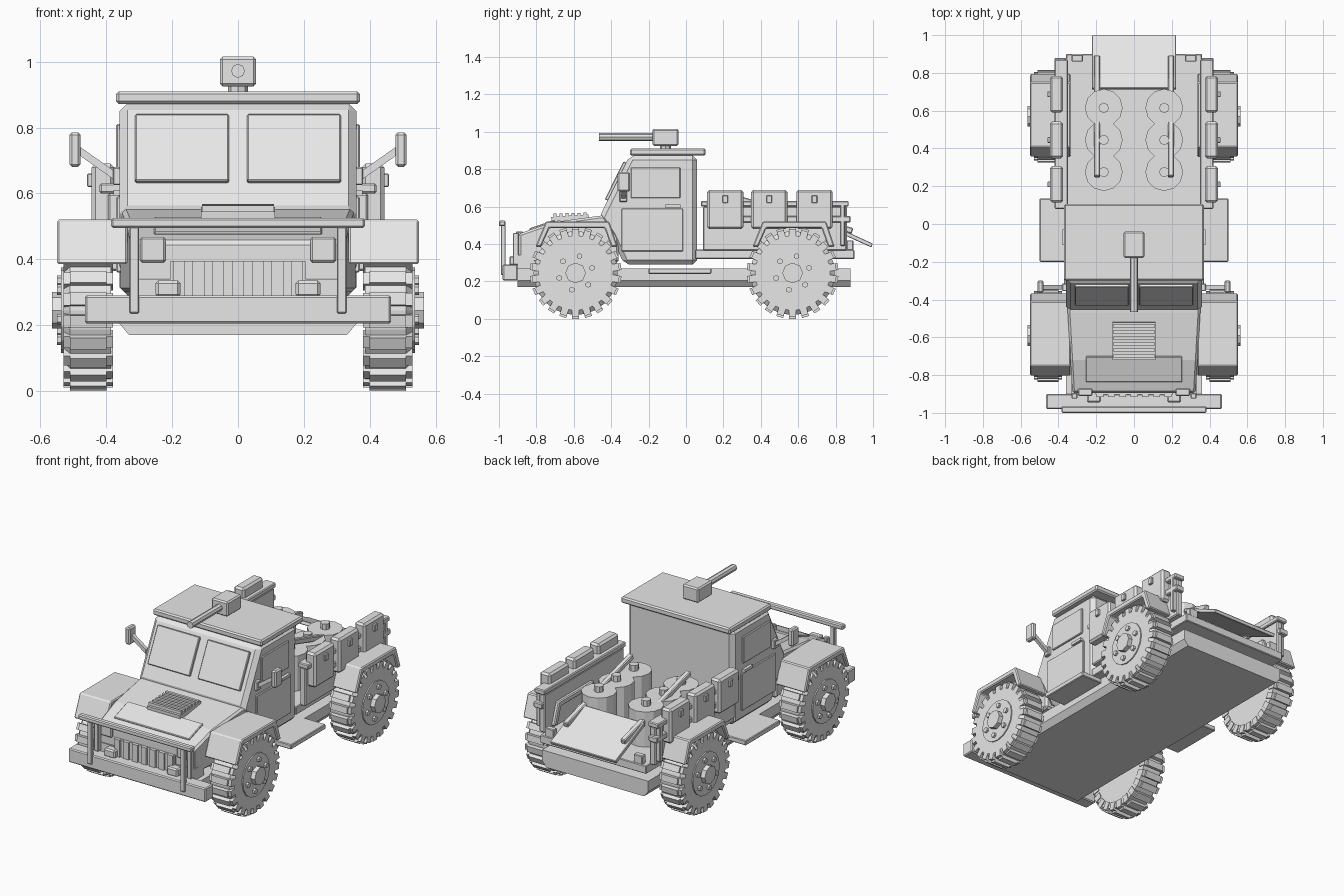
import bpy, bmesh, math
from mathutils import Vector, Matrix

if "Cube" in bpy.data.objects:
    bpy.data.objects.remove(bpy.data.objects["Cube"])

grey = bpy.data.materials.new("plain_grey")
grey.diffuse_color = (0.8, 0.8, 0.8, 1)
grey.use_nodes = True
grey.node_tree.nodes["Principled BSDF"].inputs["Base Color"].default_value = grey.diffuse_color


def finish(name, bm, bevel=0.0):
    bmesh.ops.recalc_face_normals(bm, faces=bm.faces[:])
    me = bpy.data.meshes.new(name)
    bm.to_mesh(me)
    bm.free()
    me.materials.append(grey)
    ob = bpy.data.objects.new(name, me)
    bpy.context.collection.objects.link(ob)
    if bevel:
        m = ob.modifiers.new("bevel", 'BEVEL')
        m.width, m.segments, m.limit_method = bevel, 1, 'ANGLE'
    return ob


def add_box(bm, lo, hi, mat=None):
    c = [(a + b) / 2 for a, b in zip(lo, hi)]
    d = [abs(b - a) for a, b in zip(lo, hi)]
    m = Matrix.Translation(c) @ Matrix.Diagonal((*d, 1))
    bmesh.ops.create_cube(bm, size=1, matrix=mat @ m if mat else m)


def box(name, lo, hi, bevel=0.0):
    bm = bmesh.new()
    add_box(bm, lo, hi)
    return finish(name, bm, bevel)


def pair(name, lo, hi, bevel=0.0):
    """Box and its mirror image across x = 0."""
    for s, side in ((-1, "left"), (1, "right")):
        box(f"{name}_{side}", (lo[0] * s, *lo[1:]), (hi[0] * s, *hi[1:]), bevel)


def prism(name, prof, x0, x1, bevel=0.0, taper=None):
    """Extrude a (y, z) profile along x; taper(y) scales x."""
    bm = bmesh.new()
    a, b = ([bm.verts.new((x, y, z)) for y, z in prof] for x in (x0, x1))
    bm.faces.new(a)
    bm.faces.new(b)
    for i in range(len(prof)):
        j = (i + 1) % len(prof)
        bm.faces.new((a[i], a[j], b[j], b[i]))
    if taper:
        for v in bm.verts:
            v.co.x *= taper(v.co.y)
    return finish(name, bm, bevel)


def add_cyl(bm, p, q, r, n, r2=None):
    p, q = Vector(p), Vector(q)
    rot = (q - p).to_track_quat('Z', 'Y').to_matrix().to_4x4()
    bmesh.ops.create_cone(bm, cap_ends=True, segments=n, radius1=r, radius2=r if r2 is None else r2,
                          depth=(q - p).length, matrix=Matrix.Translation((p + q) / 2) @ rot)


def rod(name, p, q, r, n=8):
    bm = bmesh.new()
    add_cyl(bm, p, q, r, n)
    return finish(name, bm)


def bar(name, p, q, w, h, bevel=0.0):
    """Rectangular bar running from p to q."""
    p, q = Vector(p), Vector(q)
    m = Matrix.Translation(p) @ (q - p).to_track_quat('Y', 'Z').to_matrix().to_4x4()
    bm = bmesh.new()
    add_box(bm, (-w / 2, 0, -h / 2), (w / 2, (q - p).length, h / 2), m)
    return finish(name, bm, bevel)


# chassis slab with chamfered lower sides
bm = bmesh.new()
add_box(bm, (-.36, -.90, .17), (.36, .88, .27))
for v in bm.verts:
    if v.co.z < .2:
        v.co.x *= .92
bmesh.ops.bisect_plane(bm, geom=bm.verts[:] + bm.edges[:] + bm.faces[:], plane_co=(0, 0, .205), plane_no=(0, 0, 1))
for v in bm.verts:
    if v.co.z > .2:
        v.co.x = math.copysign(.36, v.co.x)
finish("chassis", bm)
for y in (-.59, .57):
    box("body_mount", (-.3, y - .1, .25), (.3, y + .1, .35))
pair("side_step", (.34, -.20, .24), (.50, .135, .27), .004)

# cab
prism("cab", [(.06, .29), (-.33, .29), (-.40, .44), (-.465, .54), (-.30, .875), (.06, .875)], -.36, .36, .025)
box("roof", (-.37, -.30, .872), (.37, .105, .91), .008)
pair("door", (.35, -.345, .36), (.37, -.015, .59), .004)
pair("side_window", (.35, -.295, .645), (.37, -.03, .81), .004)
pair("door_handle", (.36, -.11, .593), (.378, -.03, .61))
slope = Vector((0, .165, .335)).normalized()
normal = Vector((0, -slope.z, slope.y))
for s in (-1, 1):
    mid = Vector((s * .17, -.465, .54)) + normal * .006
    lo, hi = mid + slope * (.092 / slope.z), mid + slope * (.295 / slope.z)
    bar("windshield_pane", lo, hi, .285, .02, .004)

# hood, grille and lamps
prism("hood", [(-.36, .30), (-.36, .56), (-.47, .55), (-.72, .515), (-.895, .455), (-.895, .33), (-.85, .30)],
      -.355, .355, .012, lambda y: 1 + (y + .4) * .16)
bar("hood_plate", (0, -.70, .52), (0, -.835, .474), .51, .02, .004)
bar("vent_base", (0, -.52, .546), (0, -.72, .532), .225, .025)
for i in range(6):
    y = -.54 - i * .032
    box("vent_slat", (-.11, y - .008, .54), (.11, y + .008, .568 - i * .001))
box("grille_panel", (-.205, -.903, .29), (.205, -.88, .395))
for i in range(7):
    x = -.18 + i * .06
    box("grille_bar", (x - .018, -.915, .29), (x + .018, -.89, .395))
pair("headlight", (.22, -.91, .39), (.297, -.87, .468), .006)
box("front_sill", (-.33, -.90, .27), (.33, -.80, .34))

# bumper and brush guard
box("bumper", (-.465, -.98, .205), (.465, -.90, .29), .006)
pair("bumper_lamp", (.175, -.945, .285), (.25, -.885, .335), .008)
pair("guard_post", (.30, -.99, .235), (.33, -.965, .50), .004)
box("guard_bar", (-.385, -1.0, .495), (.385, -.965, .525), .006)
pair("guard_brace", (.30, -.925, .29), (.33, -.895, .46), .004)

# mirrors
for s in (-1, 1):
    bar("mirror_arm", (s * .355, -.335, .64), (s * .49, -.335, .735), .022, .022)
    box("mirror", (s * .478, -.365, .68), (s * .512, -.30, .785), .008)
    box("mirror_bracket", (s * .35, -.355, .625), (s * .38, -.315, .68), .004)

# roof gun
box("gun_body", (-.055, -.18, .925), (.055, -.04, 1.015), .008)
rod("gun_mount", (0, -.11, .90), (0, -.11, .93), .03)
rod("gun_barrel", (0, -.465, .972), (0, -.17, .972), .021)

# fenders
outer = [(.22, .385), (.175, .52), (-.165, .52), (-.22, .385)]
inner = [(-.19, .385), (-.145, .485), (.15, .485), (.185, .385)]
for y0, name in ((-.585, "front_fender"), (.575, "rear_fender")):
    for s in (-1, 1):
        prism(name, [(y0 + y, z) for y, z in outer + inner], s * .335, s * .55, .006)

# wheels
N = 22
for y in (-.59, .57):
    for s in (-1, 1):
        bm = bmesh.new()
        P = lambda x, dy=0, dz=0: (s * x, y + dy, .245 + dz)
        add_cyl(bm, P(.385), P(.51), .225, 24)
        add_cyl(bm, P(.51), P(.53), .225, 24, .20)
        add_cyl(bm, P(.52), P(.537), .13, 16)
        add_cyl(bm, P(.53), P(.565), .055, 8)
        for i in range(6):
            a = i * math.pi / 3 + .3
            dy, dz = .092 * math.cos(a), .092 * math.sin(a)
            add_cyl(bm, P(.53, dy, dz), P(.55, dy, dz), .016, 6)
        for i in range(N):
            m = Matrix.Translation(P(.455)) @ Matrix.Rotation(i * math.tau / N, 4, 'X')
            add_box(bm, (-.055, -.019, .20), (.055, .019, .245), m)
            for e in (-1, 1):
                add_box(bm, (e * .05, -.019, .185), (e * .075, .019, .234), m)
        finish("wheel", bm)

# cargo bed
box("bed_floor", (-.36, .05, .32), (.36, .90, .37), .004)
pair("bed_wall", (.355, .09, .365), (.395, .86, .60), .006)
pair("upper_rail", (.35, .08, .60), (.42, .87, .63), .005)
pair("lower_rail", (.36, .13, .515), (.42, .88, .55), .005)
pair("bed_post", (.385, .825, .39), (.42, .85, .62), .004)
pair("tail_lamp", (.27, .86, .365), (.33, .895, .42), .004)
bar("tail_ramp", (0, .715, .52), (0, .995, .392), .445, .022, .003)

# fuel cans on the bed sides
for y in (.21, .445, .687):
    pair("fuel_can", (.375, y - .097, .48), (.445, y + .097, .69), .012)
    pair("can_latch", (.43, y - .015, .62), (.458, y + .015, .66), .003)

# cargo drums with caps, and rods lying across them
for s in (-1, 1):
    for y in (.275, .445, .615):
        rod("drum", (s * .16, y, .36), (s * .16, y, .585), .10, 12)
        rod("drum_cap", (s * .16, y, .58), (s * .16, y, .62), .027)
    bar("cargo_rod", (s * .195, .25, .65), (s * .195, .89, .47), .032, .032, .005)
